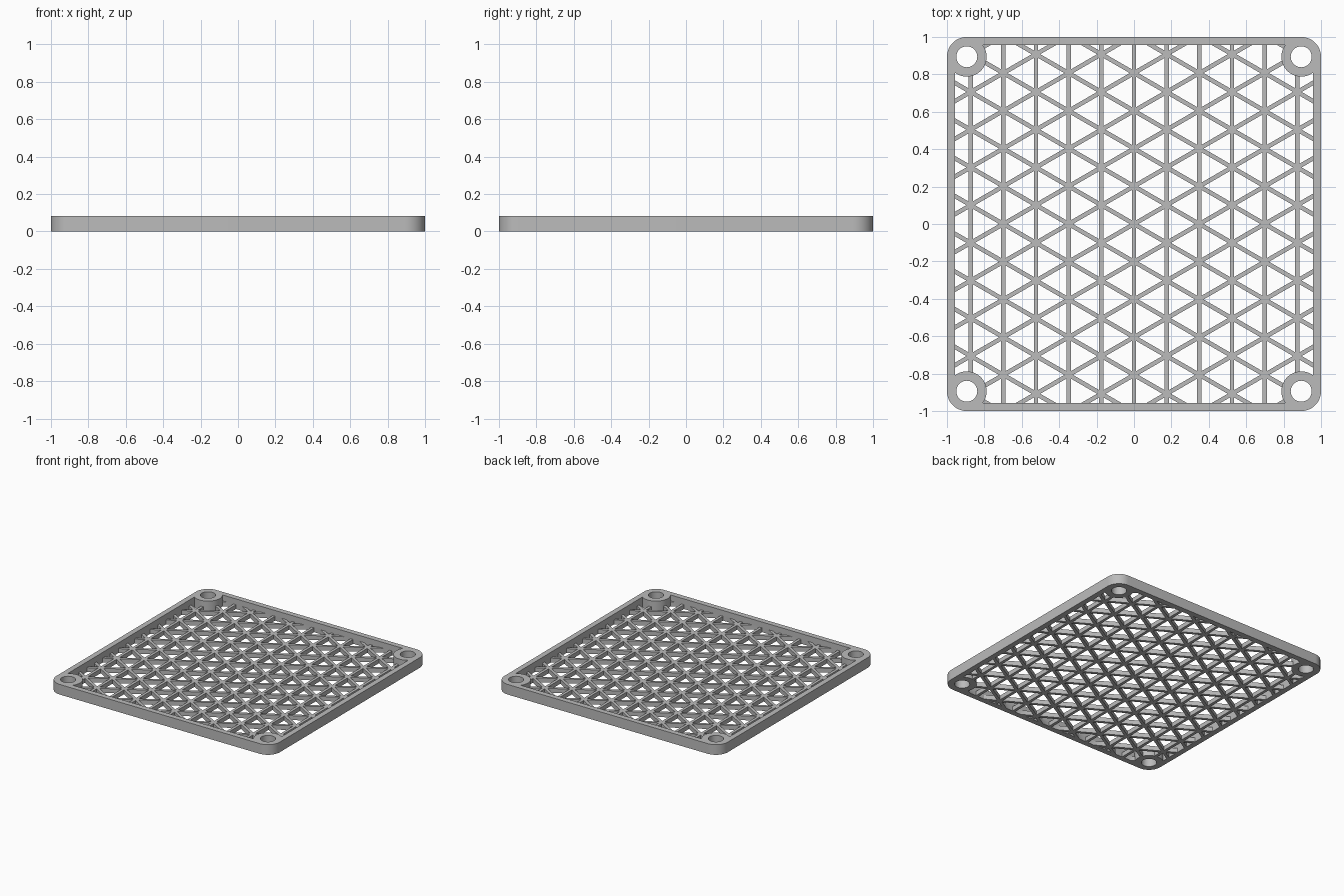
import bpy, bmesh
from math import sin, cos, pi, radians, sqrt, acos

cube = bpy.data.objects.get("Cube")
if cube:
    bpy.data.objects.remove(cube)

HEIGHT = 0.082        # full frame height
GRILLE = 0.035        # thickness of the triangular grille
WALL = 0.956          # inner face of the frame wall
BOSS = 0.106          # radius of corner bosses and outer corners
CORNER = 1 - BOSS     # screw hole position
HOLE = 0.056
PITCH = 0.2017        # side of the triangular grid
COLUMN = PITCH * sqrt(3) / 2
BAR = 0.023

grey = bpy.data.materials.new("light grey plastic")
grey.use_nodes = True
colour = (0.5, 0.5, 0.5, 1)
grey.diffuse_color = colour
grey.node_tree.nodes["Principled BSDF"].inputs["Base Color"].default_value = colour


def arc(cx, cy, r, start, end, steps):
    return [(cx + r * cos(start + (end - start) * i / steps),
             cy + r * sin(start + (end - start) * i / steps)) for i in range(steps + 1)]


def prisms(name, outlines, z0, z1):
    """Extrude every outline into one object."""
    bm = bmesh.new()
    for outline in outlines:
        base = bm.faces.new([bm.verts.new((x, y, z0)) for x, y in outline])
        top = bmesh.ops.extrude_face_region(bm, geom=[base])["geom"]
        moved = [v for v in top if isinstance(v, bmesh.types.BMVert)]
        bmesh.ops.translate(bm, vec=(0, 0, z1 - z0), verts=moved)
    bmesh.ops.recalc_face_normals(bm, faces=bm.faces[:])
    mesh = bpy.data.meshes.new(name)
    bm.to_mesh(mesh)
    bm.free()
    obj = bpy.data.objects.new(name, mesh)
    bpy.context.collection.objects.link(obj)
    return obj


def boolean(target, cutter, operation):
    mod = target.modifiers.new("cut", "BOOLEAN")
    mod.operation = operation
    mod.solver = "EXACT"
    mod.object = cutter
    bpy.context.view_layer.objects.active = target
    bpy.ops.object.modifier_apply(modifier=mod.name)


# Outlines: rounded plate, and the pocket that leaves the wall and round bosses
plate, pocket_outline = [], []
reach = acos((WALL - CORNER) / BOSS)
for i in range(4):
    turn = i * pi / 2
    cx = CORNER * (1 if i in (0, 3) else -1)
    cy = CORNER * (1 if i < 2 else -1)
    plate += arc(cx, cy, BOSS, turn, turn + pi / 2, 12)
    pocket_outline += arc(cx, cy, BOSS, turn - reach, turn - 3 * pi / 2 + reach, 28)

frame = prisms("grille_frame", [plate], 0, HEIGHT)
frame.data.materials.append(grey)

# Screw holes
corners = [(x, y) for x in (-CORNER, CORNER) for y in (-CORNER, CORNER)]
holes = prisms("screw_hole_cutter",
               [arc(x, y, HOLE, 0, 2 * pi, 40)[:-1] for x, y in corners], -0.1, 0.2)

# Triangular openings between the bars
radius = 2 * (COLUMN / 3 - BAR / 2)
triangles = []
for k in range(-6, 6):
    for j in range(-6, 6):
        y = (j + (k % 2) / 2) * PITCH
        right = (k * COLUMN + COLUMN / 3, y + PITCH / 2, 0)
        left = (k * COLUMN + COLUMN * 2 / 3, y, pi)
        for cx, cy, turn in (right, left):
            triangles.append(arc(cx, cy, radius, turn, turn + 2 * pi, 3)[:-1])
openings = prisms("opening_cutter", triangles, -0.05, GRILLE + 0.01)
limit = prisms("opening_limit", [pocket_outline], -0.1, 0.2)
boolean(openings, limit, "INTERSECT")

# Pocket above the grille
pocket = prisms("pocket_cutter", [pocket_outline], GRILLE, 0.2)

for cutter in (pocket, openings, holes):
    boolean(frame, cutter, "DIFFERENCE")
for helper in (pocket, openings, holes, limit):
    bpy.data.objects.remove(helper)

# Smooth the round corners, keep the edges crisp
bpy.ops.object.select_all(action="DESELECT")
frame.select_set(True)
bpy.context.view_layer.objects.active = frame
bpy.ops.object.shade_smooth_by_angle(angle=radians(30))
